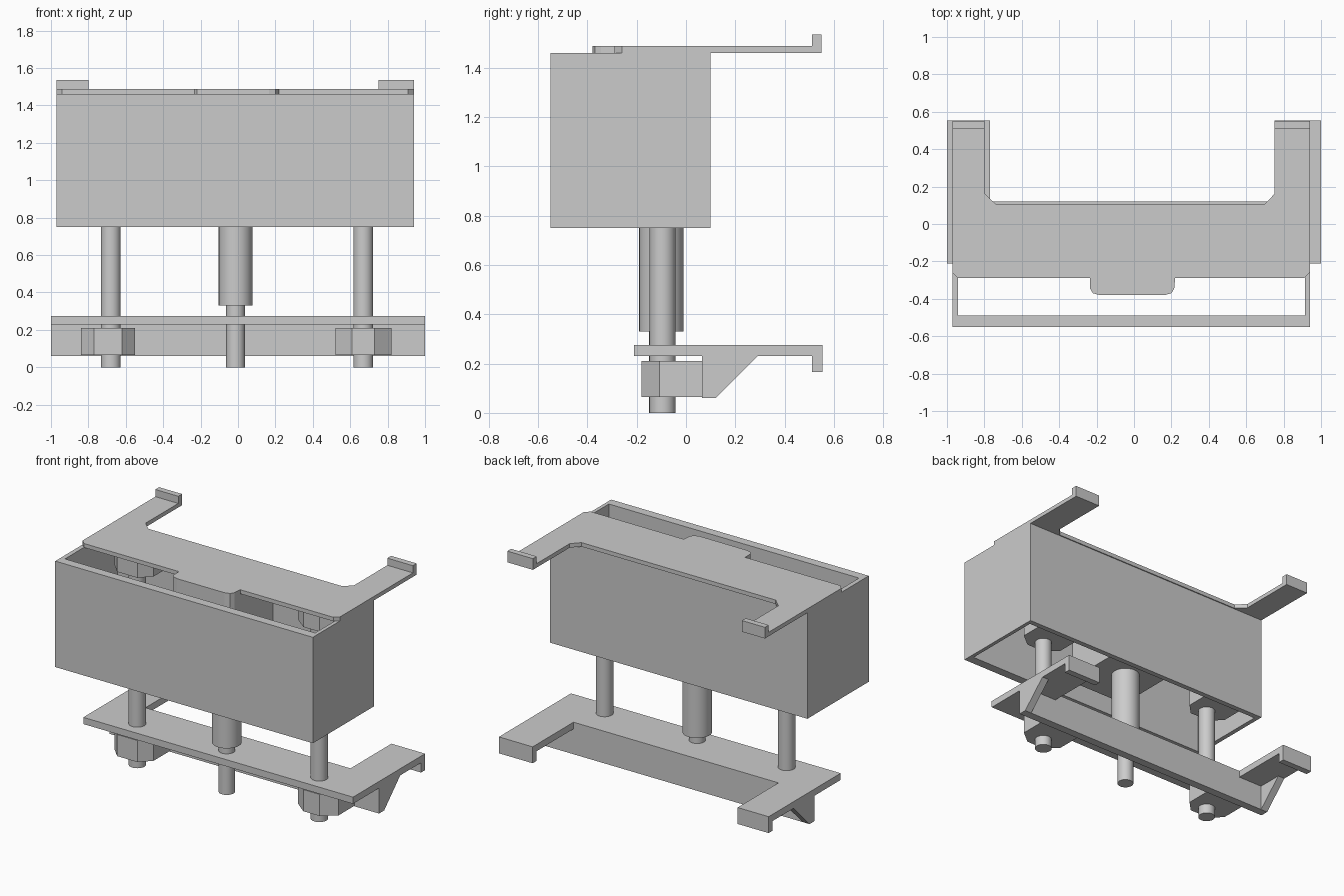
import bpy, bmesh
from mathutils import Vector

if "Cube" in bpy.data.objects:
    bpy.data.objects.remove(bpy.data.objects["Cube"])


def prism(name, pts, lo, hi, axis='z'):
    """Extrude a closed outline between lo and hi (outline is xy for z, yz for x)."""
    place = (lambda a, b, c: (a, b, c)) if axis == 'z' else (lambda a, b, c: (c, a, b))
    bm = bmesh.new()
    face = bm.faces.new([bm.verts.new(place(a, b, lo)) for a, b in pts])
    ext = bmesh.ops.extrude_face_region(bm, geom=[face])
    moved = [g for g in ext['geom'] if isinstance(g, bmesh.types.BMVert)]
    bmesh.ops.translate(bm, verts=moved, vec=Vector(place(0, 0, hi - lo)))
    bmesh.ops.recalc_face_normals(bm, faces=bm.faces)
    mesh = bpy.data.meshes.new(name)
    bm.to_mesh(mesh)
    bm.free()
    ob = bpy.data.objects.new(name, mesh)
    bpy.context.collection.objects.link(ob)
    return ob


def box(name, x0, x1, y0, y1, z0, z1):
    return prism(name, [(x0, y0), (x1, y0), (x1, y1), (x0, y1)], z0, z1)


def rod(name, x, y, r, z0, z1):
    bpy.ops.mesh.primitive_cylinder_add(vertices=32, radius=r, depth=z1 - z0,
                                        location=(x, y, (z0 + z1) / 2))
    ob = bpy.context.object
    ob.name = name
    bpy.ops.object.shade_smooth_by_angle()
    return ob


# Rectangular sleeve, open at top and bottom
sleeve = box("sleeve", -0.97, 0.94, -0.55, 0.10, 0.75, 1.46)
cutter = box("sleeve_cutter", -0.94, 0.915, -0.49, 0.065, 0.6, 1.6)
cutter.hide_render = True
cutter.hide_viewport = True
mod = sleeve.modifiers.new("opening", 'BOOLEAN')
mod.operation = 'DIFFERENCE'
mod.solver = 'EXACT'
mod.object = cutter

# Upper plate with two arms, chamfered inner corners and a front tab
prism("upper_plate", [
    (-0.97, -0.26), (-0.94, -0.29), (-0.235, -0.29), (-0.235, -0.345), (-0.22, -0.37), (-0.185, -0.38),
    (0.165, -0.38), (0.20, -0.37), (0.215, -0.345), (0.22, -0.29), (0.91, -0.29), (0.94, -0.26),
    (0.94, 0.55), (0.75, 0.55), (0.75, 0.16), (0.70, 0.107), (-0.74, 0.107), (-0.80, 0.165),
    (-0.80, 0.55), (-0.97, 0.55)], 1.46, 1.487)

# Lower plate with two arms and a flange hanging under its rear edge
prism("lower_plate", [
    (-1, -0.21), (1, -0.21), (1, 0.553), (0.75, 0.553), (0.75, 0.12),
    (-0.77, 0.12), (-0.77, 0.553), (-1, 0.553)], 0.23, 0.275)
box("lower_flange", -1, 1, 0.065, 0.12, 0.06, 0.23)

# Hooked ends of the arms and triangular gussets
for side, (u0, u1), (l0, l1), g in (("left", (-0.97, -0.80), (-1, -0.77), -1),
                                    ("right", (0.75, 0.94), (0.75, 1), 0.95)):
    box(f"upper_hook_{side}", u0, u1, 0.51, 0.55, 1.487, 1.535)
    box(f"lower_hook_{side}", l0, l1, 0.51, 0.553, 0.165, 0.23)
    prism(f"gusset_{side}", [(0.12, 0.06), (0.29, 0.23), (0.12, 0.23)], g, g + 0.05, 'x')

# Guide rods, each with chamfered bosses on three levels
for side, x, x0, x1, c in (("left", -0.68, -0.84, -0.55, 0.07),
                           ("right", 0.67, 0.52, 0.82, 0.09)):
    rod(f"guide_rod_{side}", x, -0.095, 0.053, 0, 1.44)
    outline = [(x0, 0.065), (x0, -0.108), (x0 + c, -0.18),
               (x1 - c, -0.18), (x1, -0.108), (x1, 0.065)]
    for level, z0, z1 in (("lower", 0.065, 0.21), ("middle", 0.775, 0.92), ("upper", 1.30, 1.46)):
        prism(f"{level}_boss_{side}", outline, z0, z1)

# Central screw: housing block inside the sleeve, thick barrel and thin spindle
prism("screw_housing", [
    (-0.235, 0.065), (-0.235, -0.345), (-0.22, -0.37), (-0.185, -0.38), (0.165, -0.38),
    (0.20, -0.37), (0.215, -0.345), (0.215, 0.065)], 0.79, 1.46)
rod("screw_barrel", -0.013, -0.1, 0.09, 0.33, 0.82)
rod("screw_spindle", -0.013, -0.1, 0.05, 0, 0.36)
